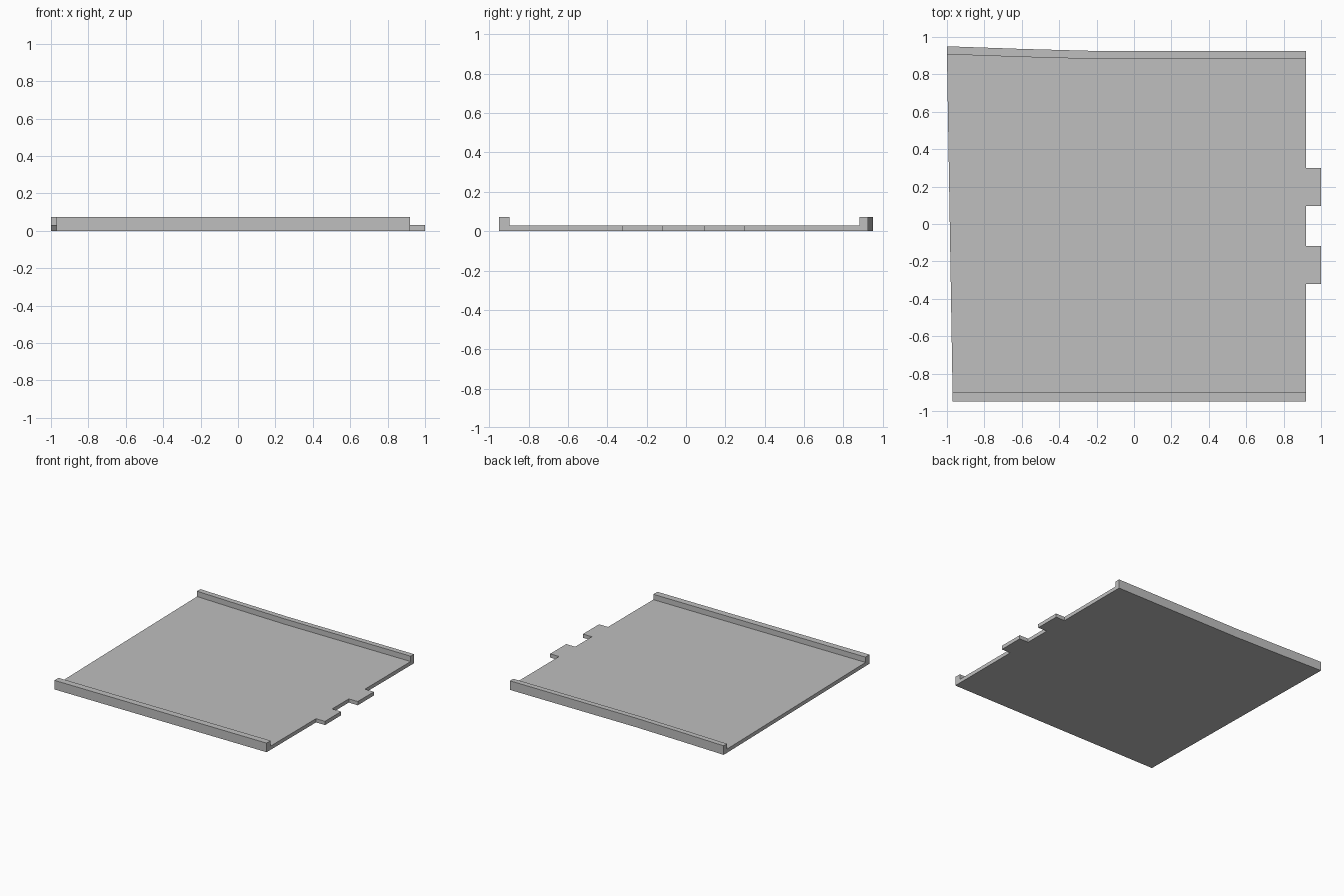
import bpy
import bmesh

DECK_TOP, RAIL_TOP = 0.03, 0.073

cube = bpy.data.objects.get("Cube")
if cube:
    bpy.data.objects.remove(cube, do_unlink=True)

# Plain grey finish
grey = bpy.data.materials.new("plain grey")
grey.use_nodes = True
colour = (0.52, 0.52, 0.52, 1)
grey.diffuse_color = colour
grey.node_tree.nodes["Principled BSDF"].inputs["Base Color"].default_value = colour

# Plan lines, each running from left to right
front_outer = [(-0.97, -0.95), (0.92, -0.95)]
front_inner = [(-0.97, -0.898), (0.92, -0.898)]
back_inner = [(-1, 0.907), (-0.6, 0.893), (-0.2, 0.882), (0.92, 0.882)]
back_outer = [(-1, 0.95), (-0.6, 0.936), (-0.2, 0.925), (0.92, 0.925)]

# Two locating tabs on the right edge
tabs = []
for low, high in [(-0.322, -0.117), (0.095, 0.3)]:
    tabs += [(0.92, low), (1, low), (1, high), (0.92, high)]

bm = bmesh.new()
points = {}


def plan_face(outline):
    """Make a flat face, sharing corners with its neighbours."""
    for p in outline:
        if p not in points:
            points[p] = bm.verts.new((*p, 0))
    return bm.faces.new([points[p] for p in outline])


def raise_faces(faces, height):
    """Extrude a region upwards and return its new top faces."""
    result = bmesh.ops.extrude_face_region(bm, geom=faces, use_keep_orig=False)["geom"]
    moved = [g for g in result if isinstance(g, bmesh.types.BMVert)]
    bmesh.ops.translate(bm, verts=moved, vec=(0, 0, height))
    return [g for g in result if isinstance(g, bmesh.types.BMFace)]


# Floor panel, with a strip along the front and back for the rails
floor = [
    plan_face(front_outer + front_inner[::-1]),
    plan_face(front_inner + tabs + back_inner[::-1]),
    plan_face(back_inner + back_outer[::-1]),
]
bottom = bmesh.ops.duplicate(bm, geom=floor)
top = raise_faces(floor, DECK_TOP)

# Raised rails
rails = [f for f in top if abs(f.calc_center_median().y) > 0.6]
for rail in rails:
    rest = raise_faces([rail], RAIL_TOP - DECK_TOP)
    bmesh.ops.delete(bm, geom=[rail] if rail.is_valid else [], context="FACES_ONLY")

# Weld the underside and clear the flat seams
bmesh.ops.remove_doubles(bm, verts=bm.verts[:], dist=0.0001)
bmesh.ops.recalc_face_normals(bm, faces=bm.faces[:])
bmesh.ops.dissolve_limit(bm, angle_limit=0.001, verts=bm.verts[:], edges=bm.edges[:])

mesh = bpy.data.meshes.new("railed_panel")
bm.to_mesh(mesh)
bm.free()
mesh.materials.append(grey)
panel = bpy.data.objects.new("railed_panel", mesh)
bpy.context.collection.objects.link(panel)
